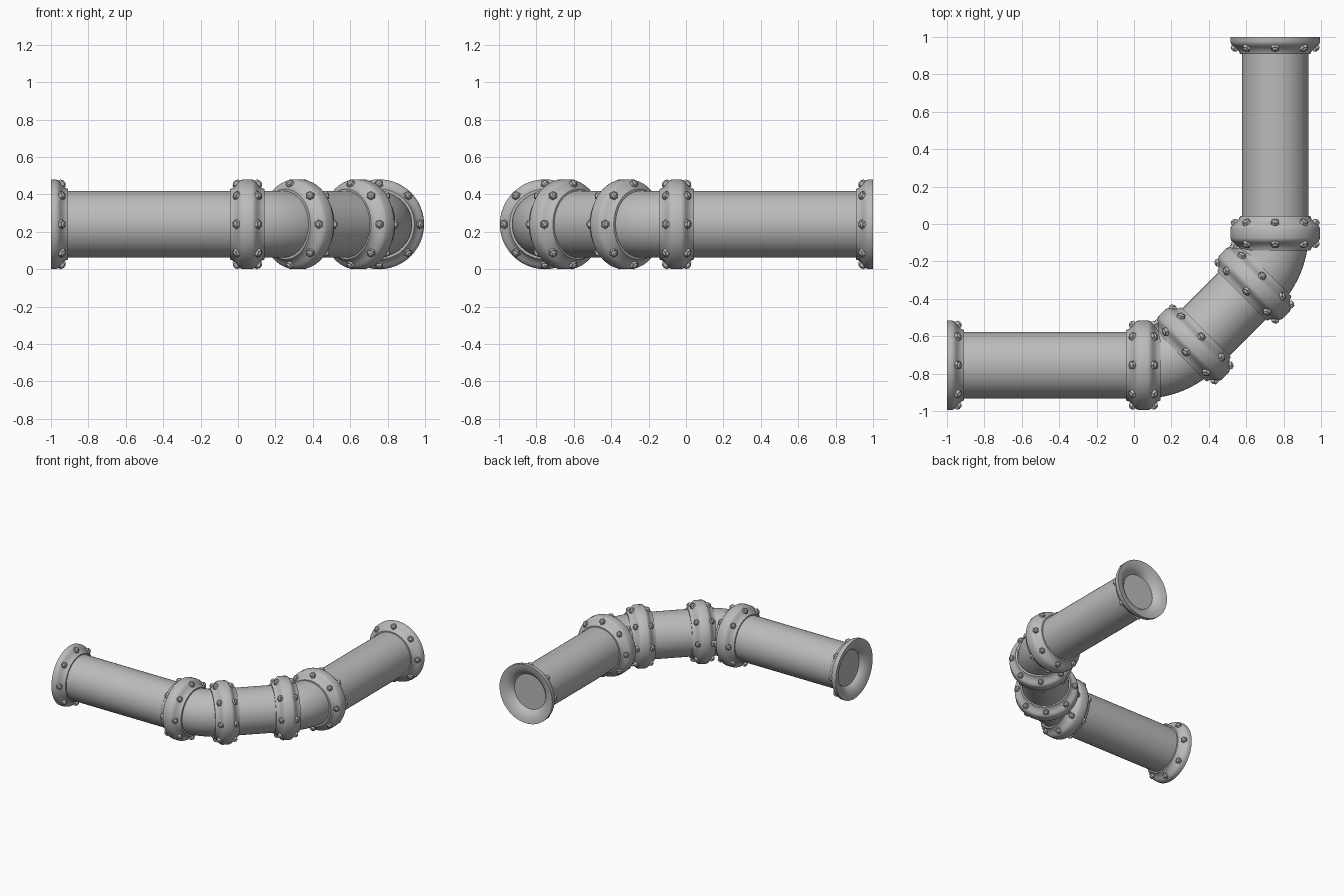
import bpy, bmesh
from math import sin, cos, pi, radians
from mathutils import Vector, Matrix

if "Cube" in bpy.data.objects:
    bpy.data.objects.remove(bpy.data.objects["Cube"])

AXIS_Z = 0.24      # height of the pipe centre line
OFFSET = 0.755     # distance of both straight runs from the origin
PIPE_R = 0.178
BEND_R = 0.38
JOINT = 0.05       # where straight runs meet the elbows
SEGMENTS = 48

grey = bpy.data.materials.new("pipe grey")
grey.diffuse_color = (0.5, 0.5, 0.5, 1)
grey.use_nodes = True
grey.node_tree.nodes["Principled BSDF"].inputs["Base Color"].default_value = (0.5, 0.5, 0.5, 1)


def heading(angle):
    return Vector((cos(angle), sin(angle), 0))


def finish(name, bm, sharp=35):
    bmesh.ops.recalc_face_normals(bm, faces=bm.faces)
    mesh = bpy.data.meshes.new(name)
    bm.to_mesh(mesh)
    bm.free()
    mesh.materials.append(grey)
    obj = bpy.data.objects.new(name, mesh)
    bpy.context.collection.objects.link(obj)
    bpy.ops.object.select_all(action='DESELECT')
    obj.select_set(True)
    bpy.context.view_layer.objects.active = obj
    bpy.ops.object.shade_smooth_by_angle(angle=radians(sharp))
    return obj


def sweep(name, stations, cap_start=False):
    """Skin circular rings given as (centre, heading angle, radius)."""
    bm = bmesh.new()
    rings = []
    for centre, angle, radius in stations:
        side = heading(angle + pi / 2)
        rings.append([bm.verts.new(centre + radius * (side * cos(t) + Vector((0, 0, sin(t)))))
                      for t in (2 * pi * k / SEGMENTS for k in range(SEGMENTS))])
    for a, b in zip(rings, rings[1:]):
        for k in range(SEGMENTS):
            n = (k + 1) % SEGMENTS
            bm.faces.new((a[k], a[n], b[n], b[k]))
    if cap_start:
        bm.faces.new(rings[0])
    return finish(name, bm)


def lathe(name, centre, angle, profile, cap_start=False):
    """Turn an (along, radius) profile about a horizontal axis."""
    return sweep(name, [(centre + heading(angle) * s, angle, r) for s, r in profile], cap_start)


def bolts(name, centre, angle):
    """Eight domed hex bolts on the sloping shoulder of a flange."""
    bm = bmesh.new()
    axis, side = heading(angle), heading(angle + pi / 2)
    for k in range(8):
        t = k * pi / 4
        out = side * cos(t) + Vector((0, 0, sin(t)))
        normal = (axis * 0.8 + out * 0.6).normalized()
        place = (Matrix.Translation(centre + axis * 0.052 + out * 0.212)
                 @ normal.to_track_quat('Z', 'Y').to_matrix().to_4x4())
        for sides, low, high, height, lift in ((6, 0.026, 0.023, 0.024, 0.006),
                                               (12, 0.017, 0.009, 0.008, 0.022)):
            bmesh.ops.create_cone(bm, cap_ends=True, segments=sides, radius1=low, radius2=high,
                                  depth=height, matrix=place @ Matrix.Translation((0, 0, lift)))
    finish(name, bm, 30)


# Flange shoulder: round rim, concave slope, small step onto the pipe
SHOULDER = [(0.024, 0.24), (0.036, 0.236), (0.046, 0.227), (0.054, 0.216),
            (0.064, 0.204), (0.077, 0.194), (0.092, 0.188), (0.092, PIPE_R - 0.004)]
# Flared mouth with a recessed closing disc
MOUTH = [(0.055, 0.142), (0.042, 0.15), (0.026, 0.165), (0.013, 0.187), (0.004, 0.214), (0, 0.24)]

left_end = Vector((-1, -OFFSET, AXIS_Z))
back_end = Vector((OFFSET, 1, AXIS_Z))
first_joint = Vector((JOINT, -OFFSET, AXIS_Z))
last_joint = Vector((OFFSET, -JOINT, AXIS_Z))
quarter = pi / 4
reach, rise = BEND_R * sin(quarter), BEND_R * (1 - cos(quarter))
first_diagonal = first_joint + Vector((reach, rise, 0))
last_diagonal = last_joint - Vector((rise, reach, 0))


# Straight pipes
def straight(name, a, b, angle, trim):
    length = (b - a).length
    lathe(name, a, angle, [(trim, PIPE_R), (length, PIPE_R)])


straight("right_pipe", left_end, first_joint, 0, 0.06)
straight("back_pipe", back_end, last_joint, -pi / 2, 0.06)
straight("diagonal_pipe", first_diagonal, last_diagonal, quarter, 0)

# Two elbows of 45 degrees each
for name, start, begin in (("front_elbow", first_joint, 0), ("back_elbow", last_diagonal, quarter)):
    pivot = start + heading(begin + pi / 2) * BEND_R
    turns = [begin + quarter * i / 12 for i in range(13)]
    sweep(name, [(pivot - heading(a + pi / 2) * BEND_R, a, PIPE_R) for a in turns])

# Open end flanges with bolts
for name, centre, angle in (("right_end", left_end, 0), ("back_end", back_end, -pi / 2)):
    lathe(name + "_flange", centre, angle, MOUTH + SHOULDER, cap_start=True)
    bolts(name + "_bolts", centre, angle)

# Coupling rings with bolts on both shoulders
for name, centre, angle in (("first_coupling", first_joint, 0),
                            ("second_coupling", first_diagonal, quarter),
                            ("third_coupling", last_diagonal, quarter),
                            ("fourth_coupling", last_joint, pi / 2)):
    lathe(name, centre, angle, [(-s, r) for s, r in reversed(SHOULDER)] + SHOULDER)
    bolts(name + "_front_bolts", centre, angle)
    bolts(name + "_back_bolts", centre, angle + pi)
